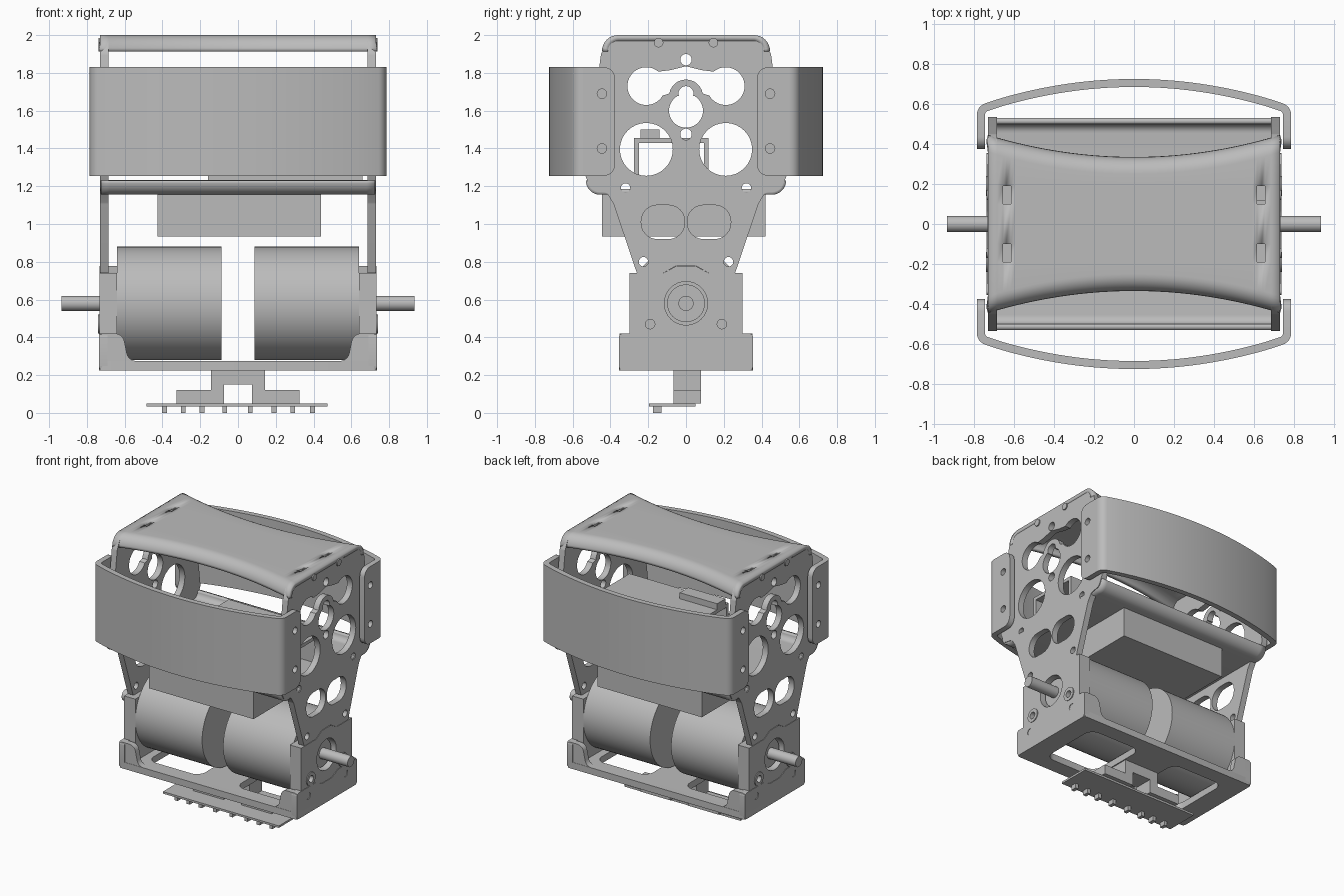
import bpy, bmesh, math
from mathutils import Vector

old = bpy.data.objects.get("Cube")
if old:
    bpy.data.objects.remove(old, do_unlink=True)

grey = bpy.data.materials.new("plain grey")
grey.use_nodes = True
grey.diffuse_color = (0.5, 0.5, 0.5, 1)
grey.node_tree.nodes["Principled BSDF"].inputs["Base Color"].default_value = (0.5, 0.5, 0.5, 1)


def finish(name, bm, recalc=True):
    """Turn a bmesh into a smooth-by-angle grey object."""
    if recalc:
        bmesh.ops.remove_doubles(bm, verts=bm.verts, dist=1e-5)
        bmesh.ops.recalc_face_normals(bm, faces=bm.faces)
    mesh = bpy.data.meshes.new(name)
    bm.to_mesh(mesh)
    bm.free()
    mesh.materials.append(grey)
    obj = bpy.data.objects.new(name, mesh)
    bpy.context.collection.objects.link(obj)
    bpy.ops.object.select_all(action='DESELECT')
    obj.select_set(True)
    bpy.context.view_layer.objects.active = obj
    bpy.ops.object.shade_smooth_by_angle(angle=math.radians(30))
    return obj


def arc(cu, cv, r, start=0, end=360, n=32):
    closed = end - start == 360
    angles = [math.radians(start + (end - start) * i / n) for i in range(n if closed else n + 1)]
    return [(cu + r * math.cos(a), cv + r * math.sin(a)) for a in angles]


def rounded(points, closed=True, n=6):
    """Polygon whose (u, v, radius) corners become circular fillets."""
    out = []
    for i, p in enumerate(points):
        if len(p) < 3 or (not closed and i in (0, len(points) - 1)):
            out.append(tuple(p[:2]))
            continue
        c = Vector(p[:2])
        a = (Vector(points[i - 1][:2]) - c).normalized()
        b = (Vector(points[(i + 1) % len(points)][:2]) - c).normalized()
        half = a.angle(b) / 2
        reach, w = p[2] / math.tan(half), math.sin(half)
        for k in range(n + 1):
            s = k / n
            f, g, h = (1 - s) ** 2, 2 * s * (1 - s) * w, s * s
            out.append(tuple(((c + a * reach) * f + c * g + (c + b * reach) * h) / (f + g + h)))
    return out


def rect(u0, u1, v0, v1, r=0.0):
    pts = [(u0, v0), (u1, v0), (u1, v1), (u0, v1)]
    return rounded([p + (r,) for p in pts]) if r else pts


def mirrored(points):
    return points + [(-p[0],) + tuple(p[1:]) for p in reversed(points)]


def panel(name, axis, lo, hi, outline, holes=()):
    """Flat filled outline with holes, extruded along an axis from lo to hi."""
    curve = bpy.data.curves.new(name, 'CURVE')
    curve.dimensions, curve.fill_mode = '2D', 'BOTH'
    curve.extrude = abs(hi - lo) / 2
    for loop in [outline, *holes]:
        spline = curve.splines.new('POLY')
        spline.points.add(len(loop) - 1)
        for pt, (u, v) in zip(spline.points, loop):
            pt.co = (u, v, 0, 1)
        spline.use_cyclic_u = True
    temp = bpy.data.objects.new(name, curve)
    bm = bmesh.new()
    mesh = temp.to_mesh()
    bm.from_mesh(mesh)
    temp.to_mesh_clear()
    bpy.data.objects.remove(temp)
    bpy.data.curves.remove(curve)
    mid = (lo + hi) / 2
    for v in bm.verts:
        a, b, c = v.co.x, v.co.y, v.co.z + mid
        v.co = {'x': (c, a, b), 'y': (a, c, b), 'z': (a, b, c)}[axis]
    return finish(name, bm)


def folded_sheet(name, half_x, width, z, r, up, slots=False):
    """Sheet along x with long edges rolled down (up=1) or up (up=-1)."""
    xs = sorted([half_x * i / 16 for i in range(-16, 17)] + [s * x for s in (-1, 1) for x in (0.615, 0.655)])
    bm = bmesh.new()
    rows = []
    for x in xs:
        w = width(x)
        side = [(0.10, z), (0.19, z)]
        for k in range(9):
            a = math.pi / 2 * k / 8
            side.append((w - r + r * math.sin(a), z - up * r * (1 - math.cos(a))))
        section = [(-y, h) for y, h in reversed(side)] + side
        rows.append([bm.verts.new((x, y, h)) for y, h in section])
    for p, q in zip(rows, rows[1:]):
        for j in range(len(p) - 1):
            quad = [p[j], q[j], q[j + 1], p[j + 1]]
            c = sum((v.co for v in quad), Vector()) / 4
            if slots and abs(abs(c.x) - 0.635) < 0.018 and abs(abs(c.y) - 0.145) < 0.02:
                continue
            bm.faces.new(quad if up > 0 else quad[::-1])
    obj = finish(name, bm, recalc=False)
    mod = obj.modifiers.new("thickness", 'SOLIDIFY')
    mod.thickness, mod.offset = 0.03, -1


# Top cover with waisted edges, and the middle tray
folded_sheet("top_cover", 0.73, lambda x: 0.335 + 0.11 * (x / 0.73) ** 2, 2.0, 0.085, 1, True)
folded_sheet("middle_tray", 0.725, lambda x: 0.53, 1.155, 0.075, -1)

# Side plate outline and its lightening holes
plate = rounded(mirrored([
    (0.05, 0.78, 0.04), (0.12, 0.74, 0.04), (0.26, 0.74, 0.01), (0.385, 1.11, 0.05), (0.42, 1.165, 0.03),
    (0.50, 1.18, 0.04), (0.535, 1.26, 0.03), (0.45, 1.90, 0.05), (0.41, 1.985, 0.06)]))
dogbone = (arc(0.21, 1.73, 0.1, -150, 130) + [(0.08, 1.815), (0, 1.835), (-0.08, 1.815)]
           + arc(-0.21, 1.73, 0.1, 50, 330) + arc(0, 1.675, 0.09, 170, 10, 12))
keyhole = arc(0, 1.6, 0.09, 120, 420) + arc(0, 1.69, 0.04, -20, 200, 12)
plate_holes = [dogbone, keyhole, arc(0, 1.475, 0.03), arc(0, 1.87, 0.03)]
for s in (-1, 1):
    plate_holes += [arc(s * 0.21, 1.395, 0.14), arc(s * 0.32, 1.19, 0.025), arc(s * 0.225, 0.80, 0.025),
                    rect(s * 0.122 - 0.115, s * 0.122 + 0.115, 0.92, 1.10, 0.085)]

# Motor mount outline
mount = rounded(mirrored([(0.3, 0.25), (0.3, 0.74), (0.12, 0.74, 0.03), (0.05, 0.778, 0.03)]))
mount_holes = [arc(0, 0.58, 0.115)] + [arc(s * 0.19, 0.47, 0.025) for s in (-1, 1)]

# Base end wall outline with a dip in its top edge
end_wall = rounded(mirrored([(0.355, 0.228, 0.02), (0.355, 0.42, 0.02), (0.13, 0.42, 0.03), (0.06, 0.385, 0.03)]))

for s, side in ((-1, "right"), (1, "left")):
    def part(name, x0, x1, outline, holes=()):
        panel(side + "_" + name, 'x', s * x0, s * x1, outline, holes)

    part("side_plate", 0.685, 0.73, plate, plate_holes)
    part("motor_mount", 0.64, 0.733, mount, mount_holes)
    part("motor", 0.087, 0.64, arc(0, 0.58, 0.3, n=64))
    part("motor_boss", 0.62, 0.70, arc(0, 0.58, 0.1))
    part("axle", 0.6, 0.935, arc(0, 0.58, 0.04))
    part("base_end_wall", 0.69, 0.737, end_wall, [arc(t * 0.22, 0.355, 0.025) for t in (-1, 1)])
    for t, end in ((-1, "front"), (1, "back")):
        part(end + "_mount_washer", 0.73, 0.74, arc(t * 0.19, 0.47, 0.05), [arc(t * 0.19, 0.47, 0.025)])
        part(end + "_cover_screw", 0.72, 0.738, arc(t * 0.145, 1.96, 0.025))
        flange = rounded([(t * 0.545, 1.255), (t * 0.375, 1.255, 0.06), (t * 0.375, 1.83, 0.06), (t * 0.545, 1.83)])
        part(end + "_bumper_flange", 0.745, 0.785, flange, [arc(t * 0.445, z, 0.025) for z in (1.40, 1.69)])

# Curved bumpers: a ribbon around an arched path
arch = [(x, 0.705 - 0.12 * (x / 0.74) ** 2) for x in [0.66 * i / 14 for i in range(14, -15, -1)]]
path = rounded([(0.765, 0.54), (0.765, 0.575, 0.04)] + arch + [(-0.765, 0.575, 0.04), (-0.765, 0.54)], closed=False)
outer, inner = [], []
for i, p in enumerate(path):
    d = Vector(path[min(i + 1, len(path) - 1)]) - Vector(path[max(i - 1, 0)])
    normal = Vector((d.y, -d.x)).normalized() * 0.02
    outer.append(tuple(Vector(p) + normal))
    inner.append(tuple(Vector(p) - normal))
for t, end in ((-1, "front"), (1, "back")):
    panel(end + "_bumper", 'z', 1.255, 1.83, [(x, t * y) for x, y in outer + inner[::-1]])

# Base: floor with two openings, and front and back lips
panel("base_floor", 'z', 0.225, 0.275, rect(-0.737, 0.737, -0.355, 0.355, 0.02),
      [rect(-0.58, -0.15, -0.24, 0.24, 0.07), rect(0.15, 0.58, -0.24, 0.24, 0.07)])
lip = rounded(mirrored([(0.735, 0.227, 0.02), (0.735, 0.42, 0.02), (0.61, 0.42, 0.05), (0.58, 0.275, 0.05)]))
for t, end in ((-1, "front"), (1, "back")):
    panel(end + "_base_lip", 'y', t * 0.31, t * 0.353, lip)

# Battery under the tray, and the board stand on it
panel("battery", 'z', 0.935, 1.157, rect(-0.425, 0.44, -0.445, 0.42))
stand = [(-0.275, 1.18), (-0.25, 1.18), (-0.25, 1.43), (0.095, 1.43), (0.095, 1.18), (0.12, 1.18),
         (0.12, 1.455), (-0.275, 1.455)]
panel("board_stand", 'x', -0.16, 0.66, stand)
panel("board_connector", 'z', 1.455, 1.5, rect(-0.16, 0.15, -0.24, -0.14))

# Line sensor bracket, board and sensor row
bracket = mirrored([(0.325, 0.05), (0.325, 0.12), (0.142, 0.12), (0.142, 0.226)])
bracket = bracket + [(-0.075, 0.05), (-0.075, 0.15), (0.075, 0.15), (0.075, 0.05)]
panel("sensor_bracket", 'y', -0.065, 0.08, bracket)
panel("sensor_board", 'z', 0.035, 0.05, rect(-0.485, 0.475, -0.195, 0.05))
for i, x in enumerate((-0.39, -0.29, -0.19, -0.07, 0.065, 0.19, 0.29, 0.395)):
    panel("line_sensor_%d" % (i + 1), 'z', 0, 0.036, rect(x - 0.013, x + 0.013, -0.175, -0.13))
